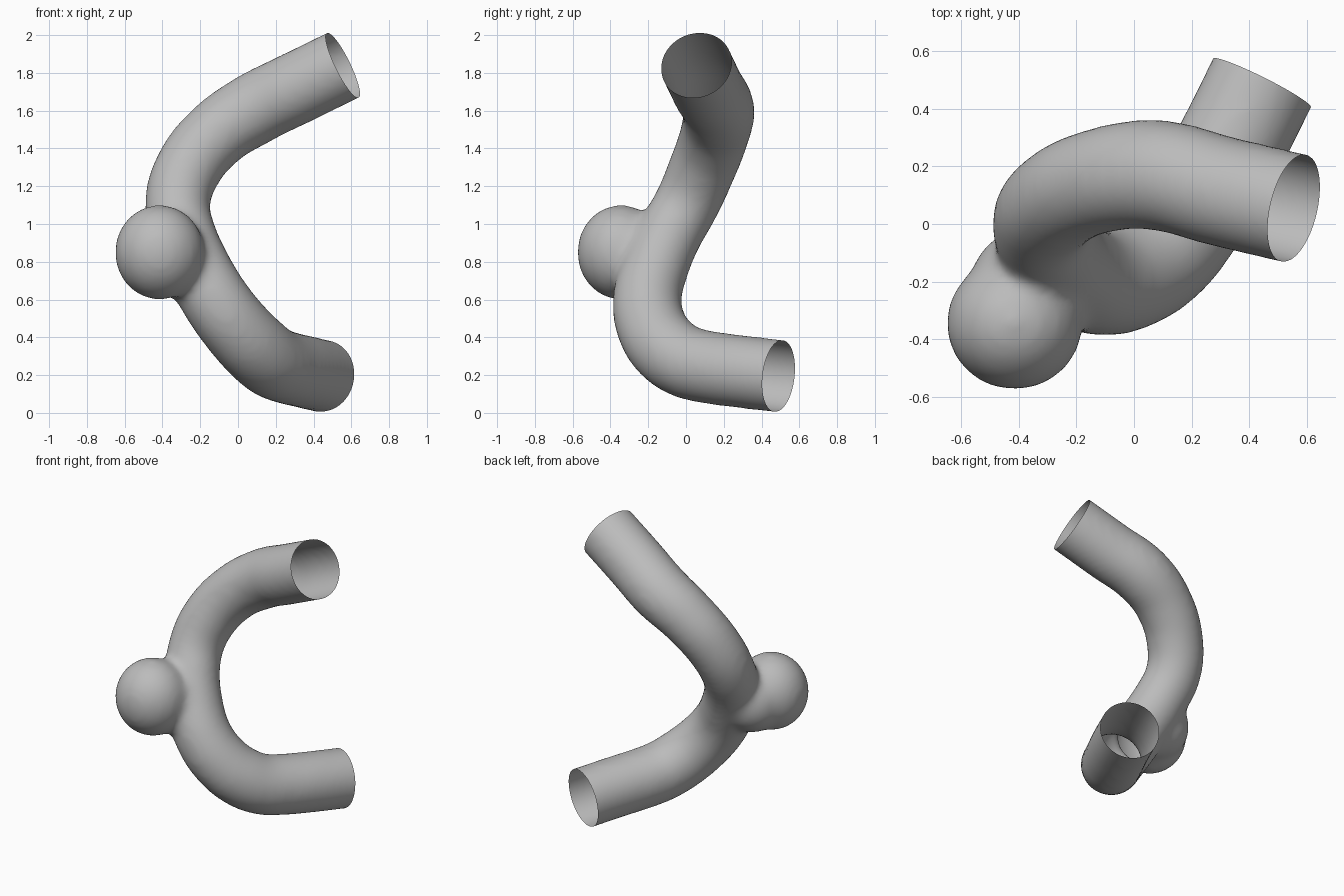
import bpy, bmesh
from mathutils import Vector, Matrix

cube = bpy.data.objects.get("Cube")
if cube:
    bpy.data.objects.remove(cube, do_unlink=True)

grey = bpy.data.materials.new("soft_grey")
grey.use_nodes = True
colour = (0.5, 0.5, 0.5, 1)
grey.diffuse_color = colour
grey.node_tree.nodes["Principled BSDF"].inputs["Base Color"].default_value = colour


def link(name, data):
    ob = bpy.data.objects.new(name, data)
    bpy.context.scene.collection.objects.link(ob)
    return ob


def evaluated_mesh(ob):
    graph = bpy.context.evaluated_depsgraph_get()
    graph.update()
    return bpy.data.meshes.new_from_object(ob.evaluated_get(graph))


# Centre line of the vessel: x, y, z, radius
path = [
    (.445, .49, .195, .19), (.34, .28, .22, .19), (.24, .10, .245, .19),
    (.18, 0, .27, .19), (.10, -.10, .335, .19), (0, -.175, .44, .185),
    (-.12, -.205, .60, .18), (-.22, -.16, .78, .175), (-.29, -.085, .95, .17),
    (-.32, 0, 1.10, .17), (-.27, .08, 1.28, .175), (-.12, .15, 1.47, .18),
    (.08, .17, 1.605, .19), (.30, .115, 1.715, .19), (.555, .055, 1.84, .19),
]
centres = [Vector(p[:3]) for p in path]
radii = [p[3] for p in path]
ends = [(centres[0], (centres[0] - centres[1]).normalized()),
        (centres[-1], (centres[-1] - centres[-2]).normalized())]

# Tube runs a little past both ends, to be trimmed open later
points = [ends[0][0] + ends[0][1] * .15] + centres + [ends[1][0] + ends[1][1] * .15]
radii = [radii[0]] + radii + [radii[-1]]
curve = bpy.data.curves.new("vessel_path", "CURVE")
curve.dimensions = "3D"
curve.bevel_depth = 1
curve.bevel_resolution = 10
curve.use_fill_caps = True
spline = curve.splines.new("BEZIER")
spline.bezier_points.add(len(points) - 1)
for bp, co, r in zip(spline.bezier_points, points, radii):
    bp.co = co
    bp.radius = r + .004
    bp.handle_left_type = bp.handle_right_type = "AUTO"
guide = link("vessel_guide", curve)
tube = evaluated_mesh(guide)
bpy.data.objects.remove(guide, do_unlink=True)

# Side bulb and its neck
bm = bmesh.new()
bm.from_mesh(tube)
bmesh.ops.remove_doubles(bm, verts=bm.verts, dist=.0005)
for centre, size in [((-.415, -.345, .85), (.238, .232, .252)),
                     ((-.36, -.21, .83), (.21, .2, .215))]:
    bmesh.ops.create_uvsphere(
        bm, u_segments=40, v_segments=24, radius=1,
        matrix=Matrix.Translation(centre) @ Matrix.Diagonal((*size, 1)))
bmesh.ops.recalc_face_normals(bm, faces=bm.faces)
body = bpy.data.meshes.new("branched_vessel")
bm.to_mesh(body)
bm.free()

# Fuse the parts into one soft skin
vessel = link("branched_vessel", body)
fuse = vessel.modifiers.new("fuse", "REMESH")
fuse.mode = "VOXEL"
fuse.voxel_size = .02
soften = vessel.modifiers.new("soften", "SMOOTH")
soften.factor = .5
soften.iterations = 25
skin = evaluated_mesh(vessel)
vessel.modifiers.clear()

# Trim both ends to open rims
bm = bmesh.new()
bm.from_mesh(skin)
for co, normal in ends:
    bmesh.ops.bisect_plane(bm, geom=bm.verts[:] + bm.edges[:] + bm.faces[:],
                           plane_co=co, plane_no=normal, clear_outer=True)
for f in bm.faces:
    f.smooth = True
    f.material_index = 0
bm.to_mesh(skin)
bm.free()
skin.materials.clear()
skin.materials.append(grey)
vessel.data = skin
